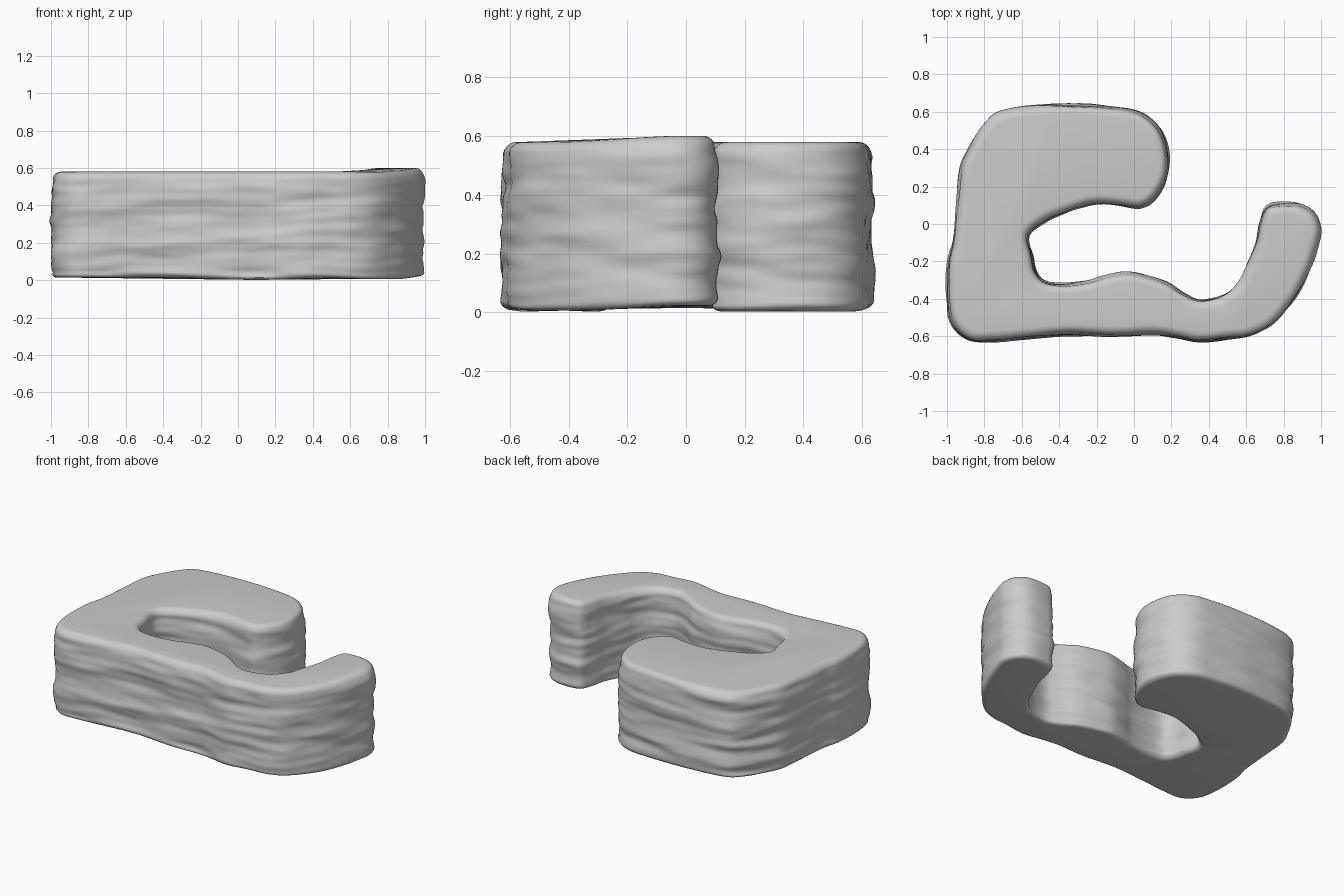
import bpy, bmesh, math
from mathutils import Vector, noise

if "Cube" in bpy.data.objects:
    bpy.data.objects.remove(bpy.data.objects["Cube"])

# Outline of the slab seen from above, counterclockwise
OUTLINE = [(-.88, -.62), (-.75, -.625), (-.58, -.61), (-.35, -.59), (-.1, -.6), (.1, -.59),
           (.22, -.605), (.35, -.63), (.5, -.615), (.62, -.6), (.74, -.54), (.86, -.4),
           (.94, -.25), (.985, -.12), (1, -.03), (.97, .05), (.9, .10), (.8, .11), (.71, .09),
           (.67, 0), (.65, -.1), (.6, -.22), (.555, -.31), (.48, -.375), (.36, -.405),
           (.27, -.37), (.18, -.31), (.08, -.275), (-.04, -.255), (-.15, -.275),
           (-.25, -.305), (-.38, -.32), (-.48, -.305), (-.525, -.25), (-.54, -.17), (-.56, -.06),
           (-.47, .015), (-.39, .05), (-.29, .085), (-.2, .105), (-.08, .098), (.03, .085),
           (.11, .13), (.175, .24), (.185, .37), (.14, .51), (.03, .6), (-.13, .63),
           (-.4, .64), (-.69, .61), (-.8, .535), (-.89, .39), (-.93, .29), (-.945, .13),
           (-.965, -.08), (-.995, -.21), (-1, -.4), (-.97, -.54)]


def smooth_loop(pts, steps):
    """Closed Catmull-Rom curve through the points."""
    p = [Vector(q) for q in pts]
    n, out = len(p), []
    for i in range(n):
        a, b, c, d = p[i - 1], p[i], p[(i + 1) % n], p[(i + 2) % n]
        for k in range(steps):
            t = k / steps
            out.append(.5 * (2 * b + (c - a) * t + (2 * a - 5 * b + 4 * c - d) * t * t
                             + (3 * b - a - 3 * c + d) * t ** 3))
    return out


def ramp(v, lo, hi):
    t = min(1, max(0, (v - lo) / (hi - lo)))
    return t * t * (3 - 2 * t)


def z_range(x, y):
    """Slightly uneven bottom and top heights; the right arm rises a little."""
    arm = ramp(x, .45, .75)
    low = .014 - .012 * math.exp(-((x - .1) / .3) ** 2) + arm * (.016 * ramp(y, -.4, 0) - .008)
    return low, .58 + .021 * arm * ramp(y, -.5, 0)


loop = smooth_loop(OUTLINE, 5)
n = len(loop)
normals = []
for i in range(n):
    t = (loop[(i + 3) % n] - loop[i - 3]).normalized()
    normals.append(Vector((t.y, -t.x)))

# Edge profile: (height fraction, inset), with soft top and tighter bottom edges
profile = []
for k in range(6):
    a = math.pi / 2 * k / 5
    profile.append((.05 * (1 - math.sin(a)), .035 * (1 - math.cos(a))))
profile = [(h, .035 * (1 - math.sqrt(max(0, 1 - (1 - h / .05) ** 2)))) for h, _ in profile][::-1]
profile += [(.05 + .84 * k / 36, 0) for k in range(1, 36)]
for k in range(8):
    a = math.pi / 2 * k / 7
    profile.append((.89 + .11 * math.sin(a), .055 * (1 - math.cos(a))))

# Stack rings with layered, horizontally stretched grooves in the walls
bm = bmesh.new()
rings = []
for h, inset in profile:
    ring = []
    for p, nr in zip(loop, normals):
        lo, hi = z_range(p.x, p.y)
        z = lo + (hi - lo) * h
        fade = ramp(h, 0, .06) * (1 - ramp(h, .9, 1))
        g = noise.noise(Vector((p.x * 2.5, p.y * 2.5, z * 13)))
        g2 = noise.noise(Vector((p.x * 5 + 7, p.y * 5, z * 24)))
        q = p + nr * ((.014 * g + .007 * g2 - .005) * fade - inset)
        ring.append(bm.verts.new((q.x, q.y, z)))
    rings.append(ring)
for a, b in zip(rings, rings[1:]):
    for i in range(n):
        j = (i + 1) % n
        bm.faces.new((a[i], a[j], b[j], b[i]))

# Flat bottom and top
bm.faces.new(rings[0][::-1])
bm.faces.new(rings[-1])
bmesh.ops.recalc_face_normals(bm, faces=bm.faces)

mesh = bpy.data.meshes.new("rock_slab")
bm.to_mesh(mesh)
bm.free()
slab = bpy.data.objects.new("rock_slab", mesh)
bpy.context.collection.objects.link(slab)
bpy.context.view_layer.objects.active = slab
slab.select_set(True)
bpy.ops.object.shade_smooth_by_angle(angle=math.radians(40))
